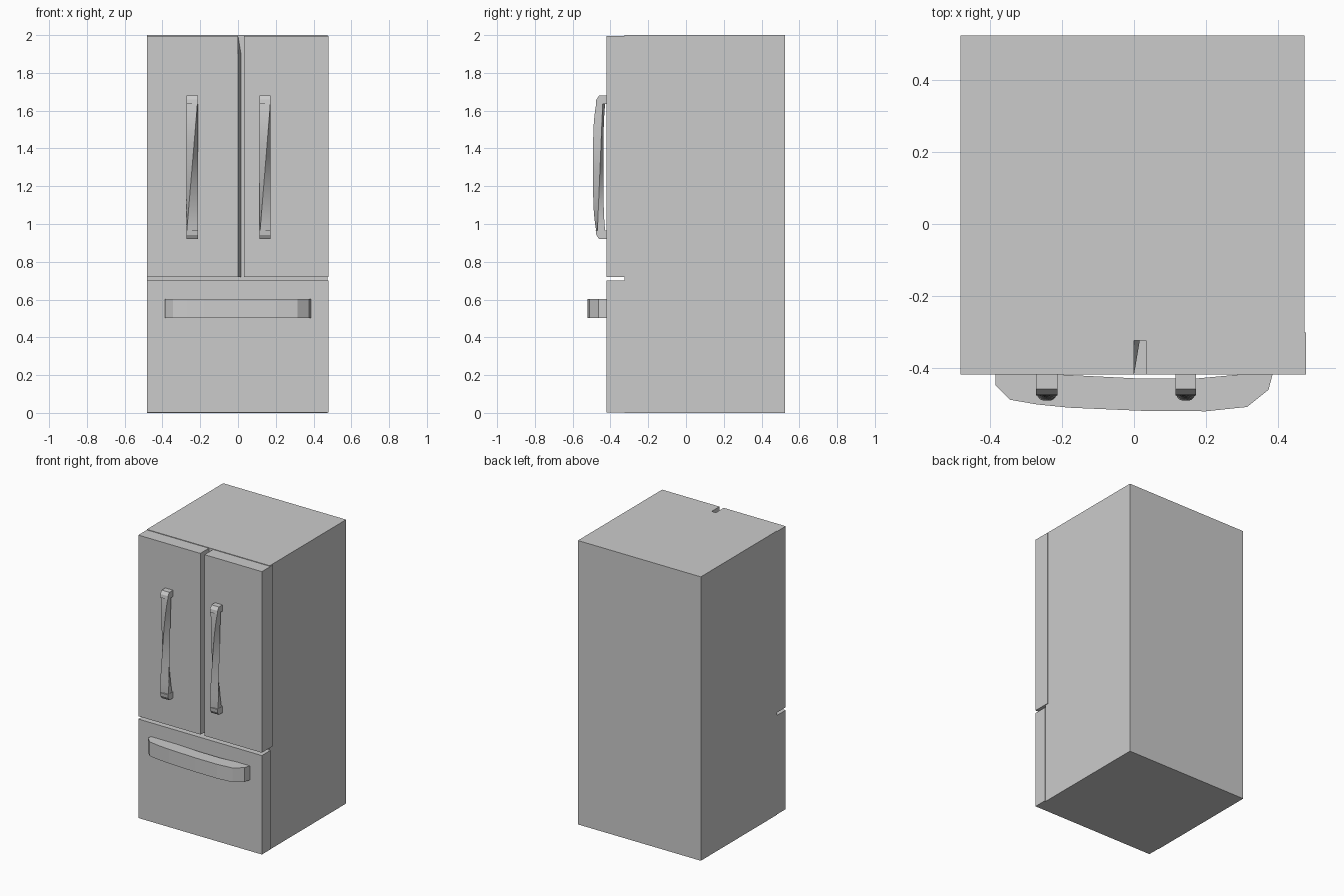
import bpy, math

if "Cube" in bpy.data.objects:
    bpy.data.objects.remove(bpy.data.objects["Cube"])


def mesh_object(name, verts, faces):
    me = bpy.data.meshes.new(name)
    me.from_pydata(verts, [], faces)
    ob = bpy.data.objects.new(name, me)
    bpy.context.collection.objects.link(ob)
    import bmesh
    bm = bmesh.new()
    bm.from_mesh(me)
    bmesh.ops.recalc_face_normals(bm, faces=bm.faces)
    bm.to_mesh(me)
    bm.free()
    return ob


def loft(name, rings):
    """Skin a list of equal-length rings and cap both ends."""
    n = len(rings[0])
    verts = [p for r in rings for p in r]
    faces = [(k * n + i, k * n + (i + 1) % n, (k + 1) * n + (i + 1) % n, (k + 1) * n + i)
             for k in range(len(rings) - 1) for i in range(n)]
    faces += [tuple(range(n)), tuple(range(len(verts) - n, len(verts)))]
    return mesh_object(name, verts, faces)


def box(name, x0, x1, y0, y1, z0, z1):
    return loft(name, [[(x0, y0, z), (x1, y0, z), (x1, y1, z), (x0, y1, z)] for z in (z0, z1)])


# Cabinet, right door and freezer drawer
box("cabinet", -0.483, 0.475, -0.325, 0.525, 0, 2)
box("right_door", 0.033, 0.48, -0.42, -0.302, 0.72, 1.996)
box("freezer_drawer", -0.483, 0.48, -0.42, -0.325, 0.003, 0.70)

# Left door, its inner edge flares at the back below the top
loft("left_door", [[(-0.483, -0.42, z), (0, -0.42, z), (xb, -0.325, z), (-0.483, -0.325, z)]
                   for z, xb in ((0.72, 0.016), (1.90, 0.016), (1.996, 0))])


# Door handles: twisted bow between two short feet
def door_handle(name, x0, x1):
    rings = []
    steps = 16
    for k in range(steps + 1):
        t = k / steps
        bow = 1 - abs(2 * t - 1) ** 4
        xr = x0 + (x1 - x0) * t
        z = 0.94 + 0.72 * t
        outer = -0.470 - 0.022 * bow
        inner = -0.425 - 0.012 * bow
        rings.append([(x0, -0.44 - 0.03 * t, z), (xr, outer, z),
                      (x1, -0.47 + 0.03 * t, z), (x0 + x1 - xr, inner, z)])
    bow_ob = loft(name + "_bow", rings)
    bow_ob.select_set(True)
    bpy.context.view_layer.objects.active = bow_ob
    bpy.ops.object.shade_smooth_by_angle(angle=math.radians(25))
    bow_ob.select_set(False)
    foot = [(-0.42, 0), (-0.46, 0), (-0.475, 0.022), (-0.478, 0.045), (-0.42, 0.045)]
    for part, base, s in (("lower", 0.92, 1), ("upper", 1.68, -1)):
        loft(f"{name}_{part}_foot", [[(x, y, base + s * z) for y, z in foot] for x in (x0, x1)])


door_handle("left_handle", -0.273, -0.213)
door_handle("right_handle", 0.115, 0.173)

# Drawer handle: flat bowed bar, wide ends touching the drawer
outer = [(-0.386, -0.42), (-0.386, -0.45), (-0.345, -0.49), (-0.27, -0.503), (-0.18, -0.512),
         (0.03, -0.521), (0.20, -0.522), (0.315, -0.51), (0.375, -0.462), (0.386, -0.42)]
inner = [(0.29, -0.42), (0.17, -0.431), (0.0, -0.43), (-0.20, -0.42)]
loft("drawer_handle", [[(x, y, z) for x, y in outer + inner] for z in (0.503, 0.603)])
